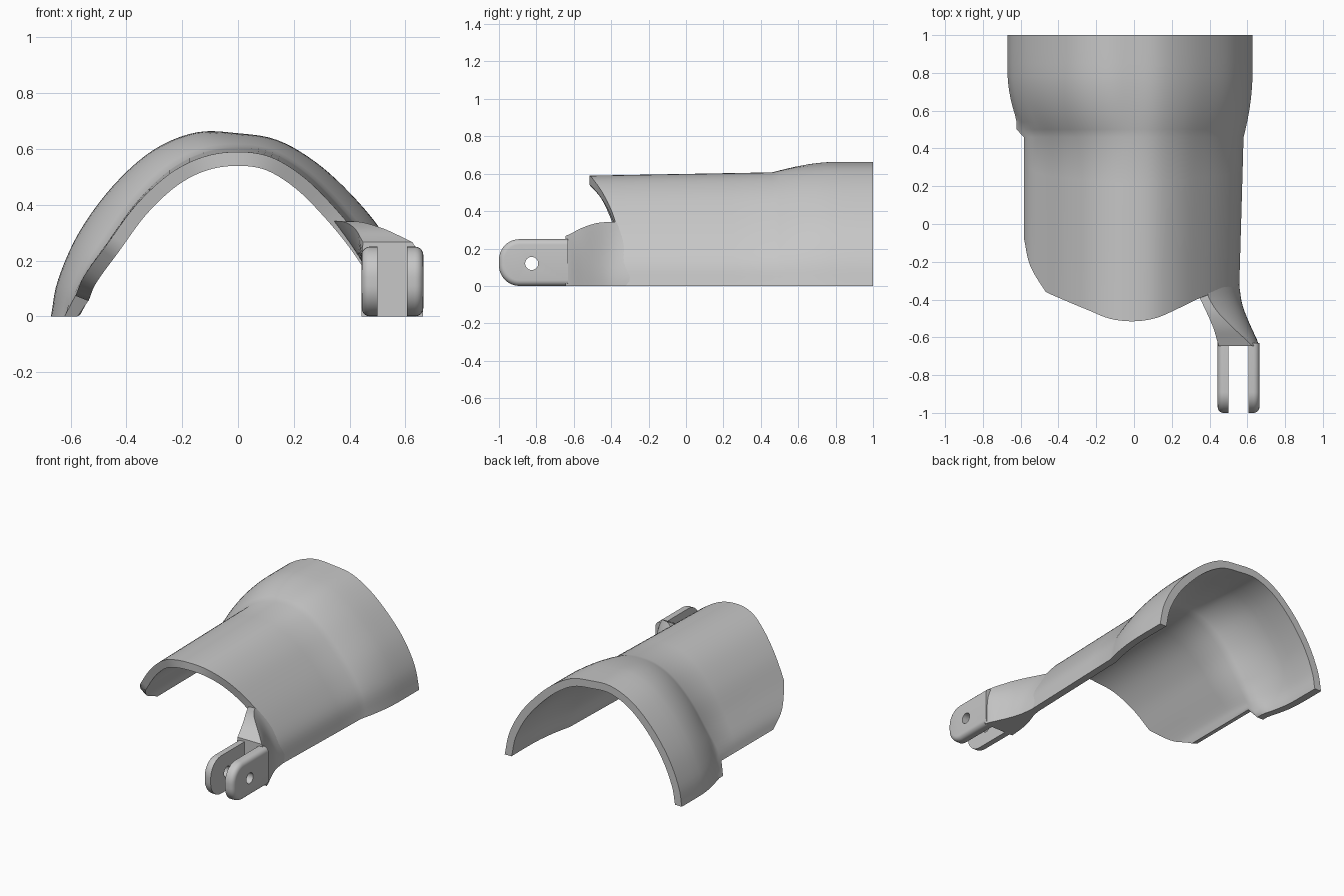
import bpy, bmesh, math
from mathutils import Vector

cube = bpy.data.objects.get("Cube")
if cube:
    bpy.data.objects.remove(cube, do_unlink=True)

grey = bpy.data.materials.new("plain_grey")
grey.use_nodes = True
GREY = (0.57, 0.57, 0.57, 1)
grey.diffuse_color = GREY
grey.node_tree.nodes["Principled BSDF"].inputs["Base Color"].default_value = GREY


def finish(name, bm):
    bmesh.ops.recalc_face_normals(bm, faces=bm.faces)
    mesh = bpy.data.meshes.new(name)
    bm.to_mesh(mesh)
    bm.free()
    mesh.materials.append(grey)
    ob = bpy.data.objects.new(name, mesh)
    bpy.context.collection.objects.link(ob)
    bpy.ops.object.select_all(action='DESELECT')
    ob.select_set(True)
    bpy.context.view_layer.objects.active = ob
    bpy.ops.object.shade_smooth_by_angle(angle=math.radians(35))
    return ob


def spline(points, steps):
    """Smooth curve through points of any dimension."""
    p = [Vector(q) for q in points]
    p = [p[0] * 2 - p[1]] + p + [p[-1] * 2 - p[-2]]
    out = []
    for a, b, c, d in zip(p, p[1:], p[2:], p[3:]):
        for k in range(steps):
            t = k / steps
            out.append(0.5 * (2 * b + (c - a) * t + (2 * a - 5 * b + 4 * c - d) * t * t
                              + (3 * b - a - 3 * c + d) * t ** 3))
    return out + [p[-2]]


def loft(bm, rings):
    """Skin closed rings of points, returning their vertices."""
    vs = [[bm.verts.new(p) for p in r] for r in rings]
    n = len(vs[0])
    for a, b in zip(vs, vs[1:]):
        for i in range(n):
            j = (i + 1) % n
            bm.faces.new((a[i], a[j], b[j], b[i]))
    return vs


def cap_strip(bm, ring):
    """Close a ring made of two facing rows with a strip of quads."""
    n = len(ring) // 2
    for i in range(n - 1):
        bm.faces.new((ring[i], ring[i + 1], ring[2 * n - 2 - i], ring[2 * n - 1 - i]))


# Shell: arched section that widens into a flare at the back
STEPS = 5
THICK = 0.05
body = spline([(-.582, .075), (-.55, .15), (-.467, .268), (-.365, .41), (-.245, .525), (-.125, .588),
               (0, .607), (.125, .587), (.25, .51), (.37, .39), (.475, .26), (.552, .13), (.58, 0)], STEPS)
flare = spline([(-.67, 0), (-.645, .13), (-.57, .3), (-.45, .465), (-.305, .595), (-.15, .659),
                (0, .656), (.14, .632), (.275, .555), (.4, .443), (.515, .305), (.595, .15), (.628, 0)], STEPS)
# The front edge runs straight to a sharp corner, then curves round the nose
front_edge = [Vector((-.08 - .28 * k / (2 * STEPS), 0)) for k in range(2 * STEPS)]
front_edge += spline([(y, 0) for y in (-.36, -.405, -.455, -.502, -.515, -.497,
                                       -.445, -.39, -.36, -.36, -.36)], STEPS)
STEP_Y = .5


def section(y_of):
    """Outer and inner points, with y given per column."""
    outer = []
    for i, (b, f) in enumerate(zip(body, flare)):
        y = y_of(i)
        t = min(max((y - .46) / .36, 0), 1)
        w = 1 - (1 - t) ** 2
        if y >= STEP_Y:   # the left foot starts abruptly
            foot = max(1 - i / 8, 0)
            w = max(w, .45 * foot)
            b = Vector((b.x, b.y - .075 * foot))
        back = max(.45 - y, 0)
        q = Vector((b.x * (1 - (.05 * back if b.x > 0 else 0)), b.y * (1 - .03 * back)))
        p = q.lerp(f, w)
        outer.append(Vector((p.x, y, max(p.y, 0))))
    inner = []
    last = len(outer) - 1
    for i, p in enumerate(outer):
        t = outer[min(i + 1, last)] - outer[max(i - 1, 0)]
        q = p + Vector((t.z, 0, -t.x)).normalized() * THICK
        if i == last:
            q.z = p.z
        q.z = max(q.z, 0)
        inner.append(q)
    return outer + inner[::-1]


bm = bmesh.new()
rings = [section(lambda i, t=t: front_edge[i].x * (1 - t) + .46 * t) for t in (0, .25, .5, .75, 1)]
rings += [section(lambda i, y=y: y) for y in (STEP_Y, .54, .58, .62, .66, .7, .74, .78, .85, .92, 1)]
vs = loft(bm, rings)
cap_strip(bm, vs[0])
cap_strip(bm, vs[-1])
finish("arched_shell", bm)

# Neck: grows out of the shell's corner and squares up towards the fork
# y, bottom inner x, bottom outer x, top inner x, top outer x, top z, squareness
keys = [(-.26, .515, .55, .355, .39, .31, 1.9),
        (-.36, .50, .562, .34, .388, .338, 1.9),
        (-.42, .48, .572, .362, .412, .341, 2.1),
        (-.48, .462, .592, .39, .455, .335, 2.5),
        (-.55, .45, .622, .42, .525, .313, 3.2),
        (-.61, .444, .65, .438, .59, .283, 4),
        (-.645, .442, .662, .448, .625, .266, 5)]
SIDE = 14
bm = bmesh.new()
rings = []
for y, bi, bo, ti, to, z, square in spline(keys, 4):
    heights = [k / SIDE for k in range(SIDE + 1)]
    outer = [Vector((bo + (to - bo) * t ** square, y, z * t)) for t in heights]
    inner = [Vector((bi + (ti - bi) * t ** square, y, z * t)) for t in heights]
    rings.append(outer + inner[::-1])
vs = loft(bm, rings)
cap_strip(bm, vs[0])
cap_strip(bm, vs[-1])
finish("neck", bm)


# Fork: two round-ended prongs with a pin hole through both
def prong_outline(x, inset, radius=.11, height=.25, y_front=-1, y_back=-.63):
    pts = [(x, y_back, inset)]
    for cz, start in ((radius, -90), (height - radius, -180)):
        for k in range(11):
            a = math.radians(start - k * 9)
            pts.append((x, y_front + radius + (radius - inset) * math.cos(a),
                        cz + (radius - inset) * math.sin(a)))
    return pts + [(x, y_back, height - inset)]


FILLET = .03
for name, x_in, x_out, side in (("inner_prong", .5, .443, -1), ("outer_prong", .605, .664, 1)):
    # Straight inner side, rounded outer rim
    rings = [prong_outline(x_in, 0)]
    for k in range(6):
        a = k * math.pi / 10
        rings.append(prong_outline(x_out - side * FILLET * (1 - math.sin(a)), FILLET * (1 - math.cos(a))))
    bm = bmesh.new()
    vs = loft(bm, rings)
    bm.faces.new(vs[0])
    bm.faces.new(vs[-1])
    prong = finish(name, bm)

    bpy.ops.mesh.primitive_cylinder_add(vertices=32, radius=.035, depth=.5,
                                        location=(.55, -.825, .12), rotation=(0, math.pi / 2, 0))
    cutter = bpy.context.object
    cutter.hide_render = True
    hole = prong.modifiers.new("pin_hole", 'BOOLEAN')
    hole.operation = 'DIFFERENCE'
    hole.solver = 'EXACT'
    hole.object = cutter
    bpy.context.view_layer.objects.active = prong
    bpy.ops.object.modifier_apply(modifier=hole.name)
    bpy.data.objects.remove(cutter, do_unlink=True)
